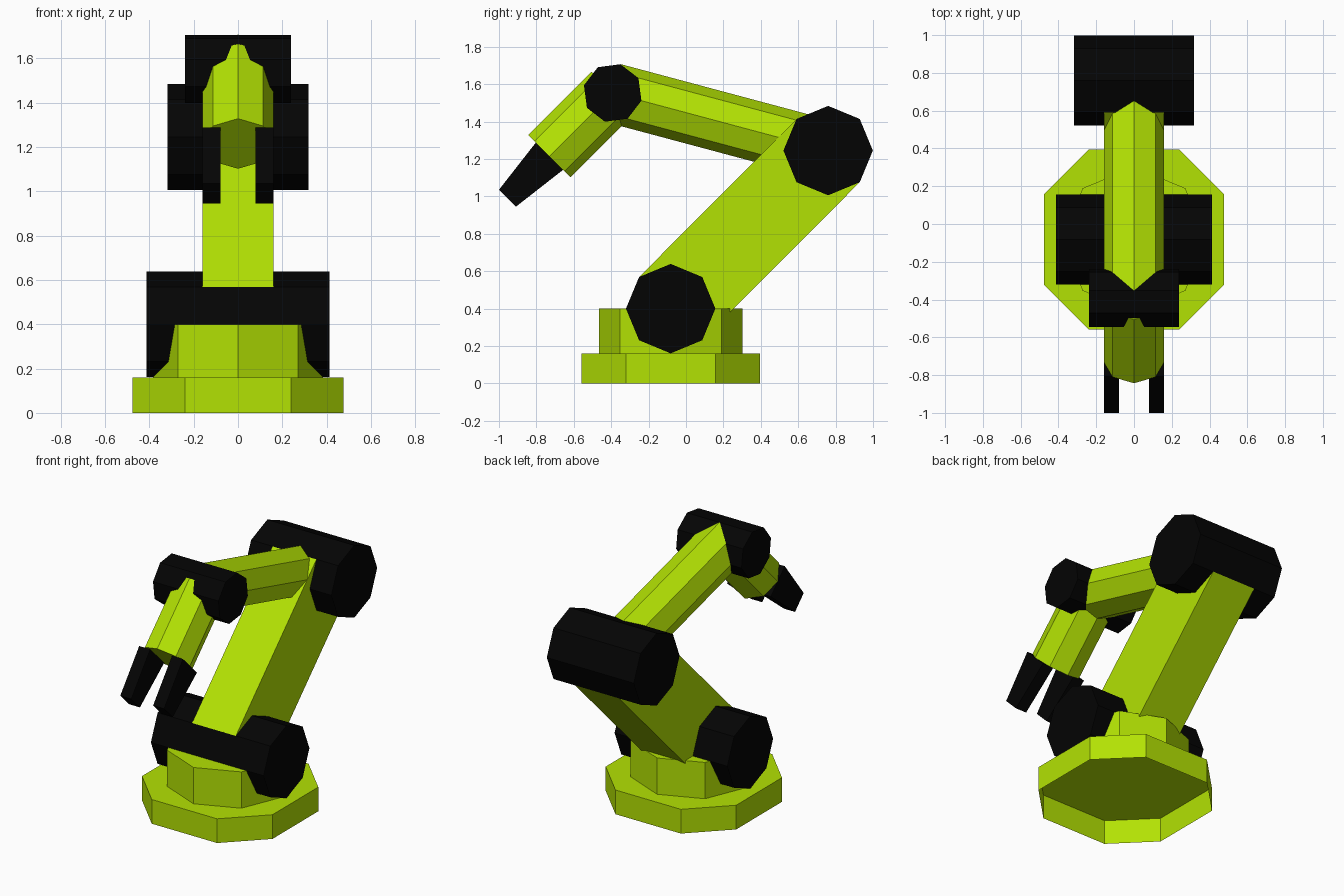
import bpy, bmesh, math
from mathutils import Vector

if "Cube" in bpy.data.objects:
    bpy.data.objects.remove(bpy.data.objects["Cube"])


def material(name, rgb):
    m = bpy.data.materials.new(name)
    m.diffuse_color = (*rgb, 1)
    m.use_nodes = True
    m.node_tree.nodes["Principled BSDF"].inputs["Base Color"].default_value = m.diffuse_color
    return m


LIME = material("lime paint", (0.45, 0.76, 0.001))
BLACK = material("black", (0.0012, 0.0012, 0.0012))
X, Y, Z = Vector((1, 0, 0)), Vector((0, 1, 0)), Vector((0, 0, 1))


def loft(name, start, end, mat, open_start=False):
    """Flat-faced solid between two matching rings, optionally without its first cap."""
    bm = bmesh.new()
    a = [bm.verts.new(p) for p in start]
    b = [bm.verts.new(p) for p in end]
    n = len(a)
    first = bm.faces.new(a)
    bm.faces.new(b)
    for i in range(n):
        j = (i + 1) % n
        bm.faces.new((a[i], a[j], b[j], b[i]))
    bmesh.ops.recalc_face_normals(bm, faces=bm.faces)
    if open_start:
        bmesh.ops.delete(bm, geom=[first], context='FACES_ONLY')
    mesh = bpy.data.meshes.new(name)
    bm.to_mesh(mesh)
    bm.free()
    mesh.materials.append(mat)
    ob = bpy.data.objects.new(name, mesh)
    bpy.context.collection.objects.link(ob)
    return ob


def octagon(centre, u, v, r, turn=0.0):
    """Ring of eight points around centre in the plane of u and v."""
    angles = [math.radians(turn) + k * math.pi / 4 for k in range(8)]
    return [centre + r * (math.cos(t) * u + math.sin(t) * v) for t in angles]


def rect(centre, u, v, hu, hv):
    return [centre + su * hu * u + sv * hv * v
            for su, sv in ((-1, -1), (1, -1), (1, 1), (-1, 1))]


def joint(name, centre, r, half_width, turn=0.0):
    rings = [octagon(centre + s * half_width * X, Y, Z, r, turn) for s in (-1, 1)]
    return loft(name, *rings, BLACK)


def across(p, q):
    """Direction in the side plane at right angles to the limb p-q."""
    return (q - p).normalized().cross(X)


# Pivot points of the limbs
shoulder = Vector((0, -0.082, 0.4))
elbow = Vector((0, 0.76, 1.245))
wrist = Vector((0, -0.392, 1.553))
hand_end = Vector((0, -0.73, 1.215))
finger_end = Vector((0, -0.955, 0.99))

# Base plate with wide chamfered corners, hollow underneath
corners = [(0.477, 0.239), (0.239, 0.477), (-0.239, 0.477), (-0.477, 0.239),
           (-0.477, -0.239), (-0.239, -0.477), (0.239, -0.477), (0.477, -0.239)]
plate = [Vector((x, y - 0.082, 0)) for x, y in corners]
loft("base_plate", plate, [p + 0.16 * Z for p in plate], LIME, open_start=True)

# Turntable, sitting open-ended on the plate
loft("turntable", octagon(Vector((0, -0.082, 0.16)), X, Y, 0.384),
     octagon(Vector((0, -0.082, 0.4)), X, Y, 0.384), LIME, open_start=True)

# Joints
joint("shoulder_joint", shoulder, 0.239, 0.412)
joint("elbow_joint", elbow, 0.239, 0.318)
joint("wrist_joint", wrist, 0.159, 0.239, turn=-15)

# Upper arm: square-edged beam
n = across(shoulder, elbow)
loft("upper_arm", rect(shoulder, X, n, 0.16, 0.239),
     rect(elbow, X, n, 0.16, 0.239), LIME)

# Forearm and hand: eight-sided beams
for name, p, q in (("forearm", elbow, wrist), ("hand", wrist, hand_end)):
    n = across(p, q)
    loft(name, octagon(p, X, n, 0.16), octagon(q, X, n, 0.16), LIME)

# Gripper fingers, tapering to the tip
n = across(wrist, hand_end)
for side, s in (("left", -1), ("right", 1)):
    off = s * 0.12 * X
    loft(side + "_finger", rect(hand_end + off, X, n, 0.04, 0.103),
         rect(finger_end + off, X, n, 0.04, 0.064), BLACK)
